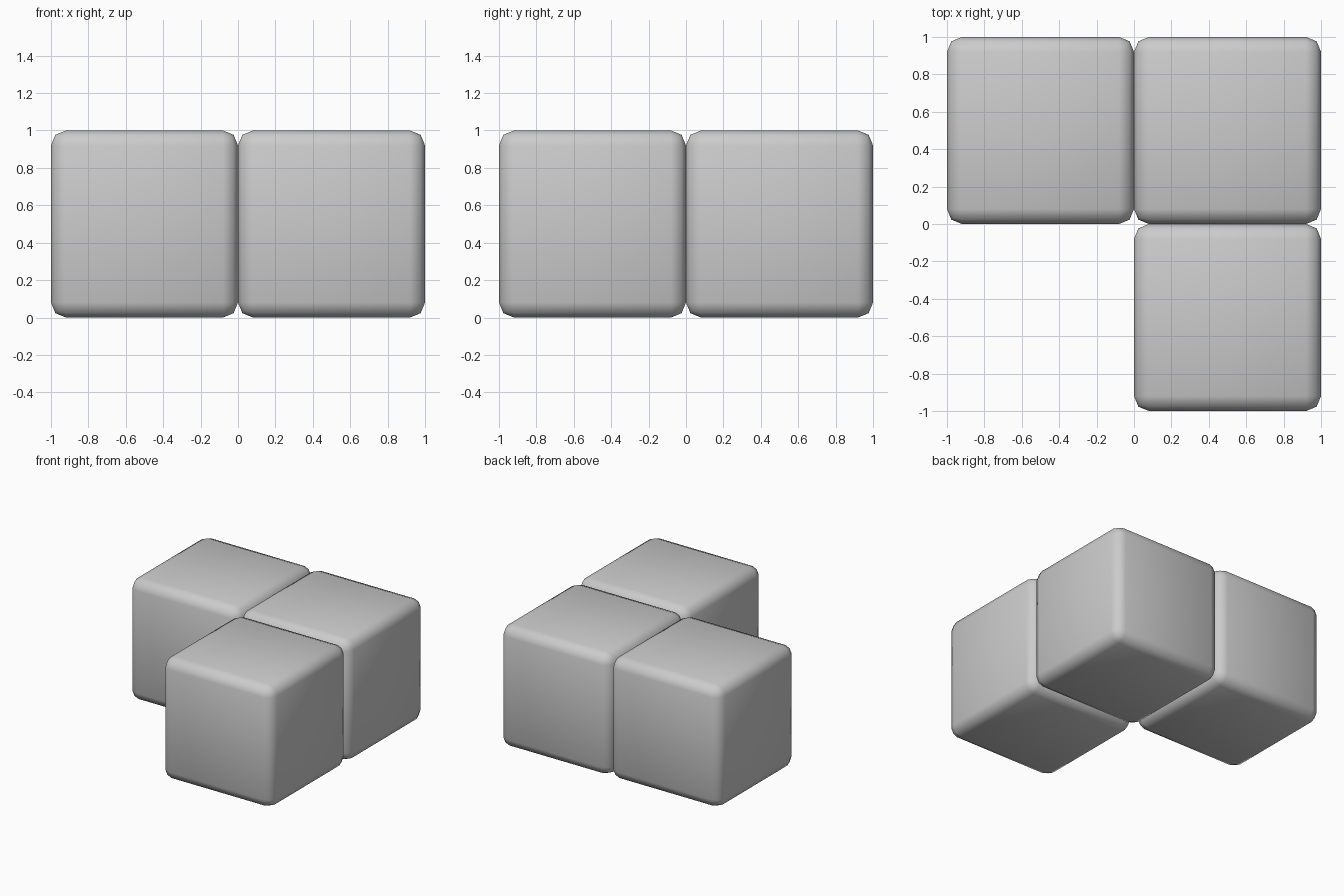
import bpy

if "Cube" in bpy.data.objects:
    bpy.data.objects.remove(bpy.data.objects["Cube"])

SIZE = 1.0
BEVEL = 0.08


def rounded_cube(name, x, y):
    """Unit cube with softly rounded edges, standing on z = 0."""
    bpy.ops.mesh.primitive_cube_add(size=SIZE, location=(x, y, SIZE / 2))
    cube = bpy.context.object
    cube.name = name
    bevel = cube.modifiers.new("rounded_edges", "BEVEL")
    bevel.width = BEVEL
    bevel.segments = 2
    bevel.limit_method = "NONE"
    bpy.ops.object.shade_smooth()
    return cube


# Three cubes in an L shape, leaving the front left quarter empty
rounded_cube("back_left_cube", -0.5, 0.5)
rounded_cube("corner_cube", 0.5, 0.5)
rounded_cube("front_right_cube", 0.5, -0.5)
